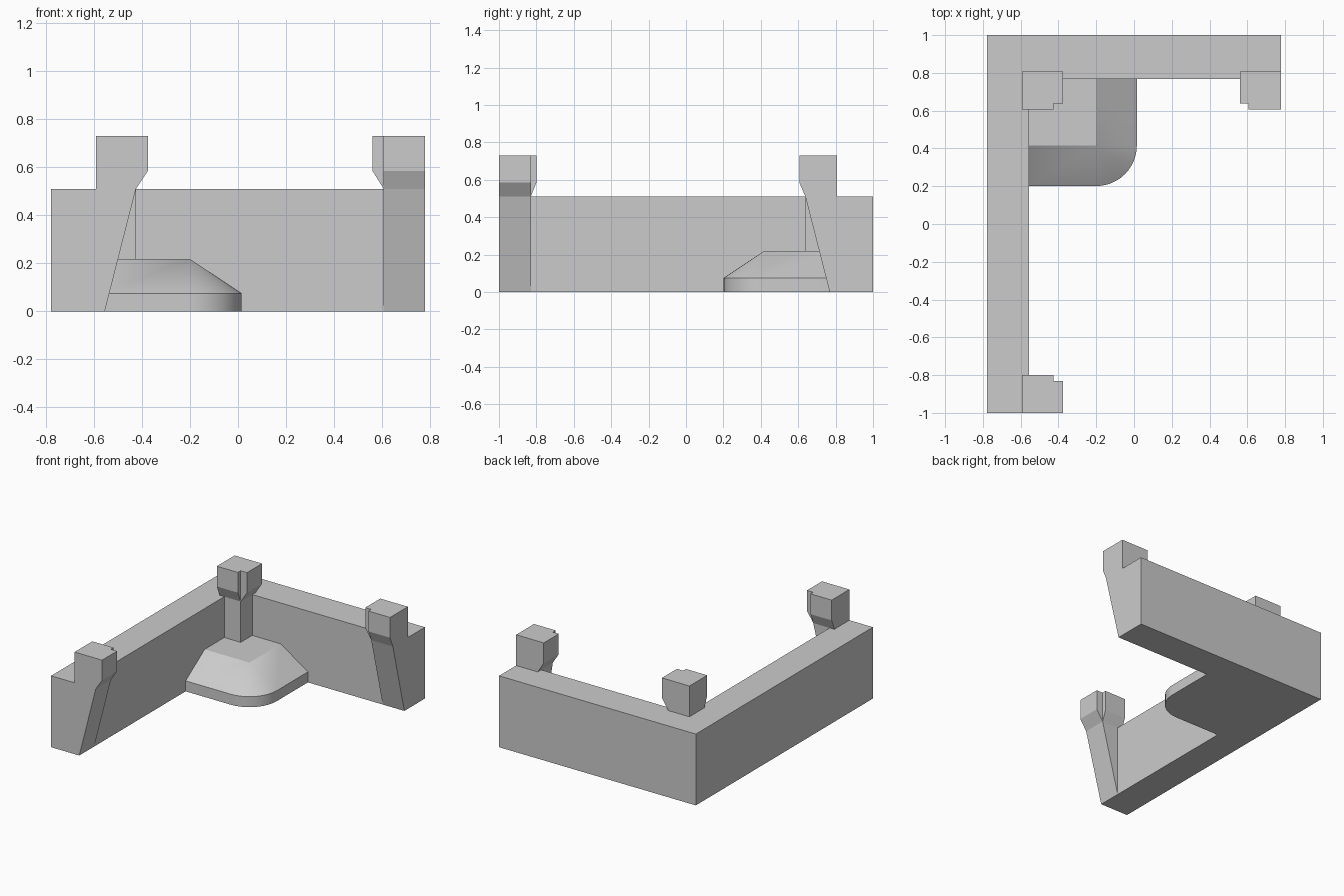
import bpy
import bmesh
from math import sin, cos, pi, radians
from mathutils import Vector

cube = bpy.data.objects.get("Cube")
if cube:
    bpy.data.objects.remove(cube, do_unlink=True)

stone = bpy.data.materials.new("grey stone")
stone.use_nodes = True
stone.diffuse_color = (0.6, 0.6, 0.6, 1)
stone.node_tree.nodes["Principled BSDF"].inputs["Base Color"].default_value = (0.6, 0.6, 0.6, 1)

# Shared dimensions
X, Y = 0.778, 1.0                    # outer half sizes
WALL_X, WALL_Y = -0.555, 0.768       # inner wall faces
BACK_X, BACK_Y = -0.592, 0.807       # rear faces of the post heads
CORE_X, CORE_Y = -0.425, 0.638       # post shafts
HEAD_X, HEAD_Y = -0.375, 0.606       # front faces of the post heads
WALL_H, FLARE_H, TOP = 0.51, 0.585, 0.73


def make_object(name, bm):
    bmesh.ops.remove_doubles(bm, verts=bm.verts, dist=0.0001)
    bmesh.ops.recalc_face_normals(bm, faces=bm.faces)
    mesh = bpy.data.meshes.new(name)
    bm.to_mesh(mesh)
    bm.free()
    mesh.materials.append(stone)
    obj = bpy.data.objects.new(name, mesh)
    bpy.context.collection.objects.link(obj)
    return obj


def prism(name, profile, axis, low, high):
    """Extrude a 2D profile along the named axis."""
    place = {"x": lambda a, b, d: (d, a, b),
             "y": lambda a, b, d: (a, d, b),
             "z": lambda a, b, d: (a, b, d)}[axis]
    bm = bmesh.new()
    face = bm.faces.new([bm.verts.new(place(a, b, low)) for a, b in profile])
    ext = bmesh.ops.extrude_face_region(bm, geom=[face])
    verts = [v for v in ext["geom"] if isinstance(v, bmesh.types.BMVert)]
    bmesh.ops.translate(bm, verts=verts, vec=Vector(place(0, 0, high - low)))
    return make_object(name, bm)


def flare(name, inner, outer, axis, low, high):
    """Bracket that widens one side of a post head."""
    profile = [(inner, WALL_H), (outer, FLARE_H), (outer, TOP), (inner, TOP)]
    return prism(name, profile, axis, low, high)


def buttress(wall, core, head, back):
    """Side profile of a leaning post with its head resting on the wall."""
    return [(wall, 0), (core, WALL_H), (head, FLARE_H), (head, TOP),
            (back, TOP), (back, WALL_H), (wall, WALL_H)]


# L-shaped wall
prism("corner_wall", [(-X, -Y), (WALL_X, -Y), (WALL_X, WALL_Y), (X, WALL_Y),
                      (X, Y), (-X, Y)], "z", 0, WALL_H)

# Post at the front end of the side wall
prism("front_post", buttress(WALL_X, CORE_X, HEAD_X, BACK_X), "y", -Y, -0.83)
flare("front_post_bracket", -0.83, -0.8, "x", BACK_X, CORE_X)

# Post at the left end of the back wall
prism("left_post", buttress(WALL_Y, CORE_Y, HEAD_Y, BACK_Y), "x", 0.607, X)
flare("left_post_bracket", 0.607, 0.56, "y", CORE_Y, BACK_Y)

# Upright post in the inner corner
prism("corner_post_shaft", [(WALL_X, CORE_Y), (CORE_X, CORE_Y),
                            (CORE_X, WALL_Y), (WALL_X, WALL_Y)], "z", 0, WALL_H)
prism("corner_post_head", [(BACK_X, CORE_Y), (CORE_X, CORE_Y),
                           (CORE_X, BACK_Y), (BACK_X, BACK_Y)], "z", WALL_H, TOP)
flare("corner_post_side_bracket", CORE_X, HEAD_X, "y", CORE_Y, BACK_Y)
flare("corner_post_front_bracket", CORE_Y, HEAD_Y, "x", BACK_X, CORE_X)

# Sloped mound with a rounded outer corner
CX, CY, R, ARC = -0.2, 0.416, 0.215, 12
arc = [(sin(i / ARC * pi / 2), -cos(i / ARC * pi / 2)) for i in range(ARC + 1)]


def mound_plan(r):
    rounded = [(CX + r * s, CY + r * c) for s, c in arc]
    return [(WALL_X, WALL_Y), (WALL_X, CY - r)] + rounded + [(CX + r, WALL_Y)]


bm = bmesh.new()
rings = [[bm.verts.new((x, y, z)) for x, y in mound_plan(r)]
         for r, z in ((R, 0), (R, 0.075), (0, 0.218))]
for lower, upper in zip(rings, rings[1:]):
    for i in range(len(lower)):
        j = (i + 1) % len(lower)
        bm.faces.new((lower[i], lower[j], upper[j], upper[i]))
bm.faces.new(rings[0])
top = rings[2]
bm.faces.new((top[0], top[1], top[2], top[-1]))
mound = make_object("corner_mound", bm)

bpy.ops.object.select_all(action="DESELECT")
mound.select_set(True)
bpy.context.view_layer.objects.active = mound
bpy.ops.object.shade_smooth_by_angle(angle=radians(25))
